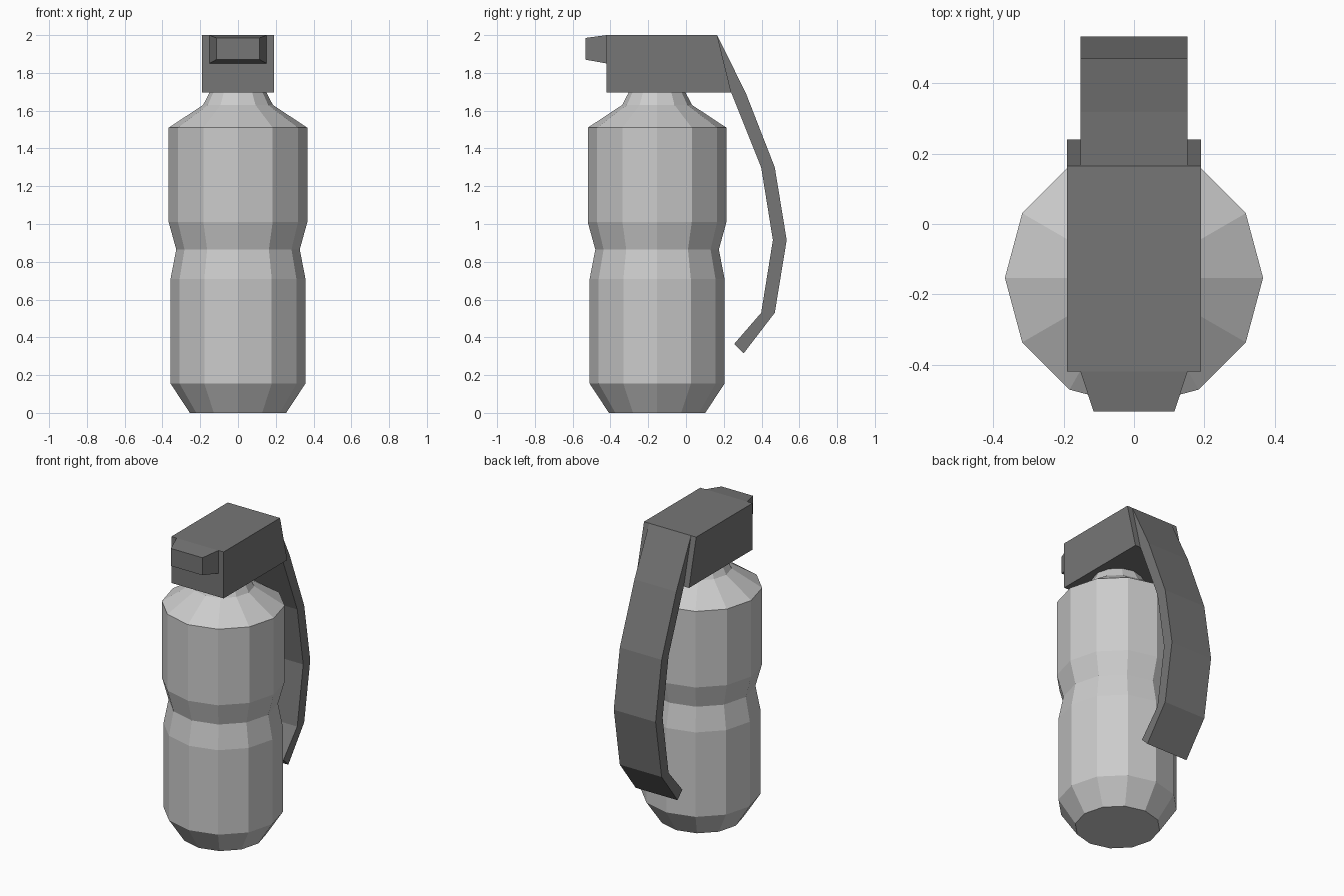
import bpy, bmesh, math

if "Cube" in bpy.data.objects:
    bpy.data.objects.remove(bpy.data.objects["Cube"])

dark = bpy.data.materials.new("dark_metal")
dark.diffuse_color = (0.18, 0.18, 0.18, 1)
dark.use_nodes = True
dark.node_tree.nodes["Principled BSDF"].inputs["Base Color"].default_value = dark.diffuse_color


def loft(name, rings, mat=None):
    """Skin a list of equal-sized vertex rings and cap both ends."""
    bm = bmesh.new()
    rings = [[bm.verts.new(p) for p in ring] for ring in rings]
    n = len(rings[0])
    for a, b in zip(rings, rings[1:]):
        for i in range(n):
            j = (i + 1) % n
            bm.faces.new((a[i], a[j], b[j], b[i]))
    bm.faces.new(rings[0])
    bm.faces.new(rings[-1])
    bmesh.ops.recalc_face_normals(bm, faces=bm.faces)
    mesh = bpy.data.meshes.new(name)
    bm.to_mesh(mesh)
    bm.free()
    if mat:
        mesh.materials.append(mat)
    obj = bpy.data.objects.new(name, mesh)
    bpy.context.collection.objects.link(obj)
    return obj


def circle(r, z, cy, n=12):
    return [(r * math.cos(2 * math.pi * i / n),
             cy + r * math.sin(2 * math.pi * i / n), z) for i in range(n)]


# Twelve-sided canister body with pinched waist and neck
profile = [(0.255, 0), (0.357, 0.155), (0.357, 0.71), (0.327, 0.865),
           (0.367, 1.01), (0.367, 1.51), (0.185, 1.63), (0.15, 1.697)]
loft("body", [circle(r, z, -0.153) for r, z in profile])

# Head block with sloping back face
side = [(-0.42, 1.695), (0.24, 1.695), (0.165, 2.0), (-0.42, 2.0)]
loft("head", [[(x, y, z) for y, z in side] for x in (-0.19, 0.19)], dark)


# Tapered nub on the front of the head
def rect_xz(w, y, z0, z1):
    return [(-w, y, z0), (w, y, z0), (w, y, z1), (-w, y, z1)]


loft("front_nub", [rect_xz(0.152, -0.42, 1.85, 2.0),
                   rect_xz(0.115, -0.533, 1.87, 1.985)], dark)

# Curved lever: matching outer and inner points down the back
outer = [(0.165, 2.0), (0.318, 1.69), (0.47, 1.30), (0.533, 0.915),
         (0.47, 0.53), (0.305, 0.315)]
inner = [(0.24, 1.695), (0.24, 1.695), (0.398, 1.30), (0.46, 0.915),
         (0.398, 0.53), (0.255, 0.365)]
w = 0.152
lever = loft("lever", [[(-w, *o), (w, *o), (w, *i), (-w, *i)]
                       for o, i in zip(outer, inner)], dark)

# Merge the doubled points where the lever meets the head
bm = bmesh.new()
bm.from_mesh(lever.data)
bmesh.ops.remove_doubles(bm, verts=bm.verts, dist=0.0001)
bmesh.ops.recalc_face_normals(bm, faces=bm.faces)
bm.to_mesh(lever.data)
bm.free()
